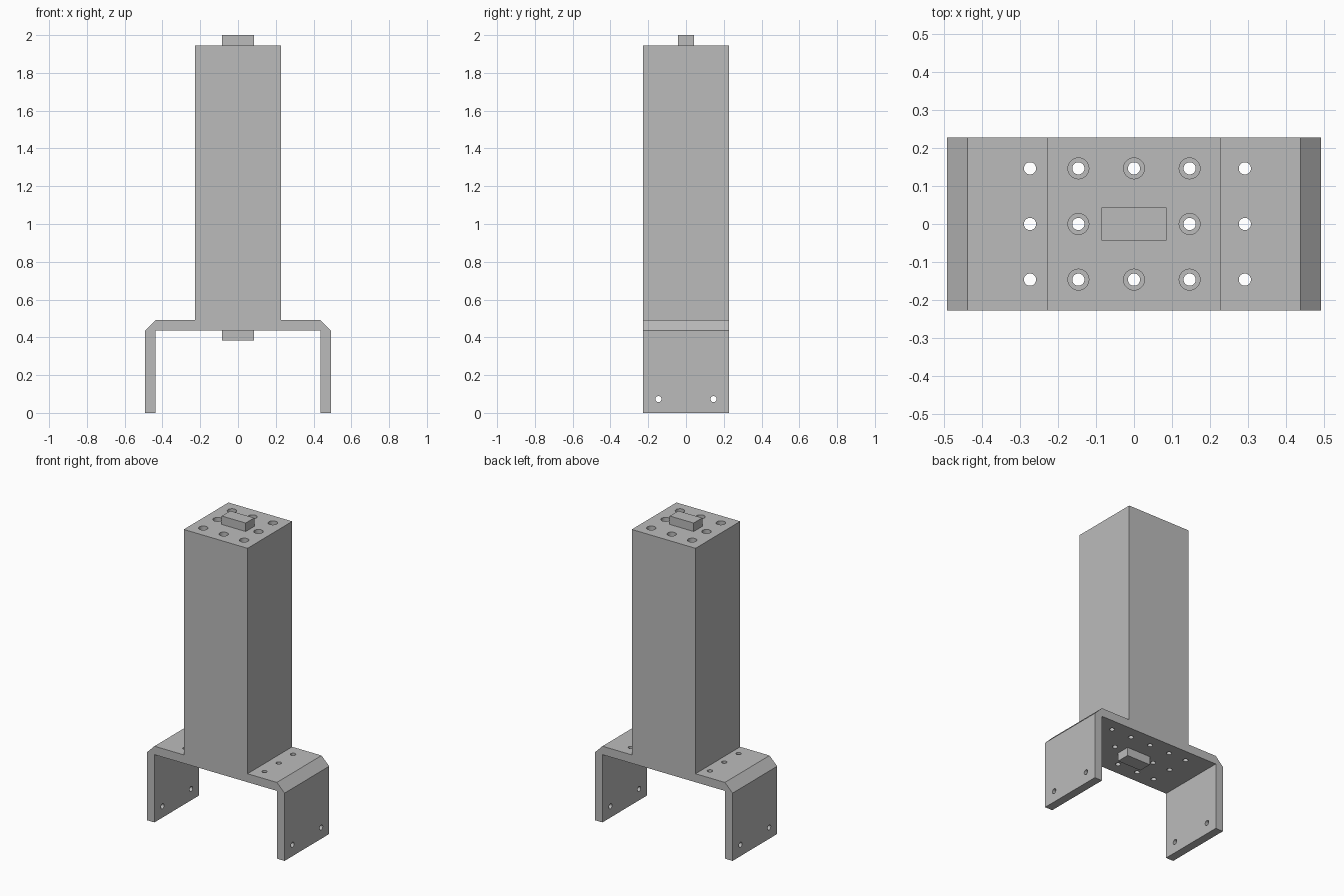
import bpy
import bmesh
from mathutils import Matrix, Vector

cube = bpy.data.objects.get("Cube")
if cube:
    bpy.data.objects.remove(cube, do_unlink=True)

# Main dimensions
WALL = 0.0545       # sheet thickness, chamfer and key height
HALF_W = 0.4915     # half width over the legs
HALF_C = 0.2275     # half width of the column
DECK = 0.4915       # top of the bracket
TOP = 2 - WALL      # top of the column
PITCH = 0.146       # hole spacing
SMALL, LARGE = 0.016, 0.0275

grey = bpy.data.materials.new("plain grey")
grey.use_nodes = True
colour = (0.5, 0.5, 0.5, 1)
grey.diffuse_color = colour
grey.node_tree.nodes["Principled BSDF"].inputs["Base Color"].default_value = colour


def to_object(name, bm):
    bmesh.ops.recalc_face_normals(bm, faces=bm.faces)
    mesh = bpy.data.meshes.new(name)
    bm.to_mesh(mesh)
    bm.free()
    mesh.materials.append(grey)
    obj = bpy.data.objects.new(name, mesh)
    bpy.context.collection.objects.link(obj)
    return obj


def box(name, size, centre):
    bm = bmesh.new()
    bmesh.ops.create_cube(bm, size=1, matrix=Matrix.Translation(centre) @ Matrix.Diagonal((*size, 1)))
    return to_object(name, bm)


def drill(target, name, radius, depth, centres, turn=Matrix()):
    """Cut a row of round holes into the target."""
    bm = bmesh.new()
    for c in centres:
        bmesh.ops.create_cone(bm, cap_ends=True, segments=32, radius1=radius, radius2=radius,
                              depth=depth, matrix=Matrix.Translation(c) @ turn)
    cutter = to_object(name, bm)
    cutter.hide_render = True
    mod = target.modifiers.new(name, 'BOOLEAN')
    mod.operation, mod.solver, mod.object = 'DIFFERENCE', 'EXACT', cutter
    bpy.context.view_layer.objects.active = target
    bpy.ops.object.modifier_apply(modifier=name)
    bpy.data.objects.remove(cutter, do_unlink=True)


# Column and bracket: one mirrored profile extruded front to back
right = [(HALF_C, TOP), (HALF_C, DECK), (HALF_W - WALL, DECK), (HALF_W, DECK - WALL),
         (HALF_W, 0), (HALF_W - WALL, 0), (HALF_W - WALL, DECK - WALL)]
profile = right + [(-x, z) for x, z in reversed(right)]
bm = bmesh.new()
face = bm.faces.new([bm.verts.new((x, -HALF_C, z)) for x, z in profile])
result = bmesh.ops.extrude_face_region(bm, geom=[face])
moved = [v for v in result["geom"] if isinstance(v, bmesh.types.BMVert)]
bmesh.ops.translate(bm, vec=(0, 2 * HALF_C, 0), verts=moved)
body = to_object("column_and_bracket", bm)

# Deep wide bores in the column, then narrow holes through the deck
rows = (-PITCH, 0, PITCH)
ring = [(x, y) for x in rows for y in rows if x or y]
flange = [(x, y) for x in (-0.273, 0.291) for y in rows]
bore_depth = TOP - DECK + 0.1
drill(body, "column_bores", LARGE, bore_depth,
      [Vector((x, y, DECK + bore_depth / 2)) for x, y in ring])
drill(body, "deck_holes", SMALL, 0.4, [Vector((x, y, DECK)) for x, y in ring + flange])

# Crosswise holes near the feet of the legs
sideways = Matrix.Rotation(1.570796, 4, 'Y')
drill(body, "leg_holes", SMALL, 0.2,
      [Vector((s * HALF_W, y, 0.073)) for s in (-1, 1) for y in (-PITCH, PITCH)], sideways)

# Locating keys above and below
key = (0.171, 0.087, WALL)
top_key = box("top_key", key, (0, 0, TOP + WALL / 2))
bottom_key = box("bottom_key", key, (0, 0, DECK - WALL * 1.5))

# Smooth only the hole walls
bpy.ops.object.select_all(action='DESELECT')
body.select_set(True)
bpy.context.view_layer.objects.active = body
bpy.ops.object.shade_smooth_by_angle(angle=0.5)
